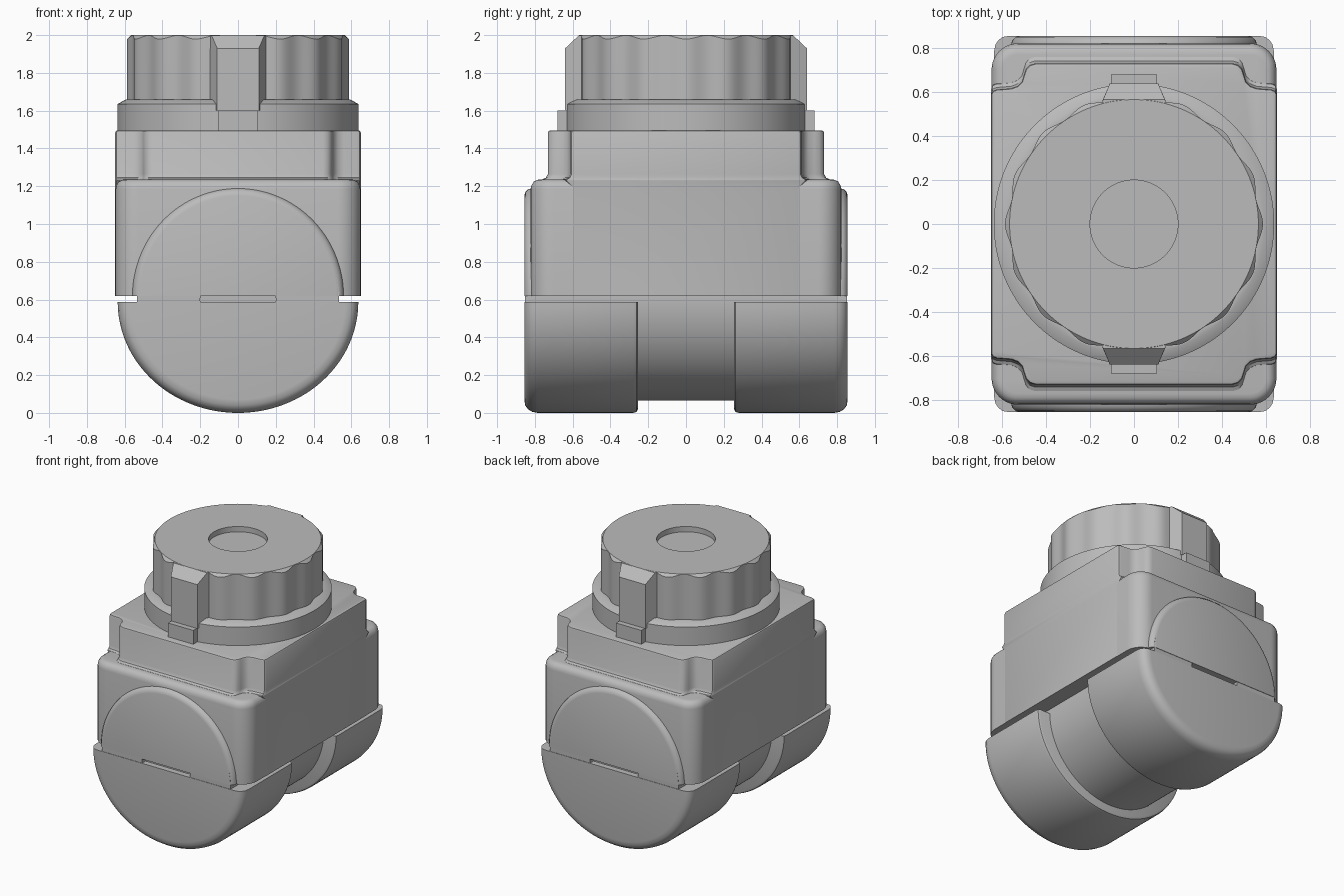
import bpy, bmesh
from math import sin, cos, pi, radians

cube = bpy.data.objects.get("Cube")
if cube:
    bpy.data.objects.remove(cube, do_unlink=True)

grey = bpy.data.materials.new("plain grey")
grey.use_nodes = True
colour = (0.5, 0.5, 0.5, 1)
grey.diffuse_color = colour
grey.node_tree.nodes["Principled BSDF"].inputs["Base Color"].default_value = colour


def loft(name, rings, bevel=0):
    """Skin a list of equal-length point rings and cap both ends."""
    bm = bmesh.new()
    loops = [[bm.verts.new(p) for p in ring] for ring in rings]
    n = len(loops[0])
    for a, b in zip(loops, loops[1:]):
        for i in range(n):
            j = (i + 1) % n
            bm.faces.new((a[i], a[j], b[j], b[i]))
    bm.faces.new(loops[0])
    bm.faces.new(loops[-1])
    bmesh.ops.recalc_face_normals(bm, faces=bm.faces)
    mesh = bpy.data.meshes.new(name)
    bm.to_mesh(mesh)
    bm.free()
    mesh.materials.append(grey)
    obj = bpy.data.objects.new(name, mesh)
    bpy.context.collection.objects.link(obj)
    bpy.ops.object.select_all(action="DESELECT")
    obj.select_set(True)
    bpy.context.view_layer.objects.active = obj
    bpy.ops.object.shade_smooth_by_angle(angle=radians(32))
    if bevel:
        mod = obj.modifiers.new("soft edges", "BEVEL")
        mod.width, mod.segments = bevel, 2
    return obj


SEG = 192
ANGLES = [2 * pi * i / SEG for i in range(SEG)]


def circle(r, z):
    return [(r * cos(t), r * sin(t), z) for t in ANGLES]


def mirror_quarter(quarter):
    """Outline from a first-quadrant run of points."""
    half = quarter + [(-x, y) for x, y in reversed(quarter)]
    return half + [(-x, -y) for x, y in half]


def half_round(name, a, b, z0, up, sections):
    """Half-ellipse bar along y; sections are (inset, y)."""
    n = 64
    rings = [[((a - d) * cos(pi * i / n), y, z0 + up * (b - d) * sin(pi * i / n))
              for i in range(n + 1)] for d, y in sections]
    return loft(name, rings)


# Axle barrel with a shallow recess in each end
END, HOLE, DEPTH = 0.853, 0.2, 0.04
barrel = [(HOLE, END - DEPTH), (HOLE, END), (0.535, END)]
barrel += [(r, -y) for r, y in reversed(barrel)]
loft("axle_barrel", [[(x, h, z + 0.6) for x, z, h in circle(r, y)] for r, y in barrel])

# Rounded lower clamps and the raised rims above them
for side, s in (("front", -1), ("back", 1)):
    clamp = [(0.02, 0.255), (0.005, 0.262), (0, 0.28), (0, 0.785),
             (0.006, 0.815), (0.02, 0.837), (0.04, 0.851), (0.07, 0.856)]
    half_round(side + "_clamp", 0.637, 0.588, 0.588, -1, [(d, s * y) for d, y in clamp])
    rim = [(0, 0.6), (0, 0.815), (0.006, 0.835), (0.02, 0.85), (0.04, 0.856)]
    half_round(side + "_rim", 0.56, 0.57, 0.62, 1, [(d, s * y) for d, y in rim])


# Main housing: rounded block with a softened shoulder
def rounded_block(inset, z, r=0.12):
    arc = [pi / 2 * i / 10 for i in range(11)]
    quarter = [(0.648 - r + (r - inset) * cos(t), 0.822 - r + (r - inset) * sin(t)) for t in arc]
    return [(x, y, z) for x, y in mirror_quarter(quarter)]


loft("housing", [rounded_block(*s) for s in
                 ((0, 0.62), (0, 1.185), (0.004, 1.205), (0.016, 1.224), (0.032, 1.233), (0.05, 1.236))])

# Upper housing with notched corners and a small flare at the shoulder
notched = mirror_quarter([(0.65, 0.59), (0.643, 0.605), (0.625, 0.612), (0.56, 0.617), (0.53, 0.628),
                          (0.51, 0.648), (0.5, 0.68), (0.492, 0.705), (0.475, 0.723), (0.45, 0.731)])


def notched_ring(grow, z, inset=0):
    return [(x * (1 - inset), y * (1 + grow - inset), z) for x, y in notched]


loft("upper_housing", [notched_ring(*s) for s in
                       ((0, 0.62), (0, 1.2), (0.045, 1.23), (0.04, 1.237), (0.015, 1.245), (0, 1.265),
                        (0, 1.483), (0, 1.492, 0.005), (0, 1.496, 0.018))])


# Knob: flange, fluted grip and recessed top
def fluted(top):
    ring = []
    for t in ANGLES:
        r = 0.577 + 0.01 * cos(16 * t)
        ring.append((r * cos(t), r * sin(t), 2 - (r - 0.566) if top else 1.66))
    return ring


loft("knob", [circle(0.638, 1.48), circle(0.638, 1.635), circle(0.592, 1.66), fluted(False),
              fluted(True), circle(0.566, 2), circle(HOLE, 2), circle(HOLE, 2 - DEPTH)])

# Pointer ridges on the knob and index tabs below them
for side, s in (("front", -1), ("back", 1)):
    ridge = []
    for z, x, y in ((1.6, 0.11, 0.64), (1.93, 0.11, 0.64), (1.999, 0.14, 0.567)):
        ridge.append([(-0.148, s * 0.55, z), (-x, s * y, z), (x, s * y, z), (0.148, s * 0.55, z)])
    loft(side + "_pointer", ridge)
    loft(side + "_tab", [[(-0.105, s * 0.6, z), (-0.105, s * 0.68, z),
                          (0.105, s * 0.68, z), (0.105, s * 0.6, z)] for z in (1.49, 1.6)])
